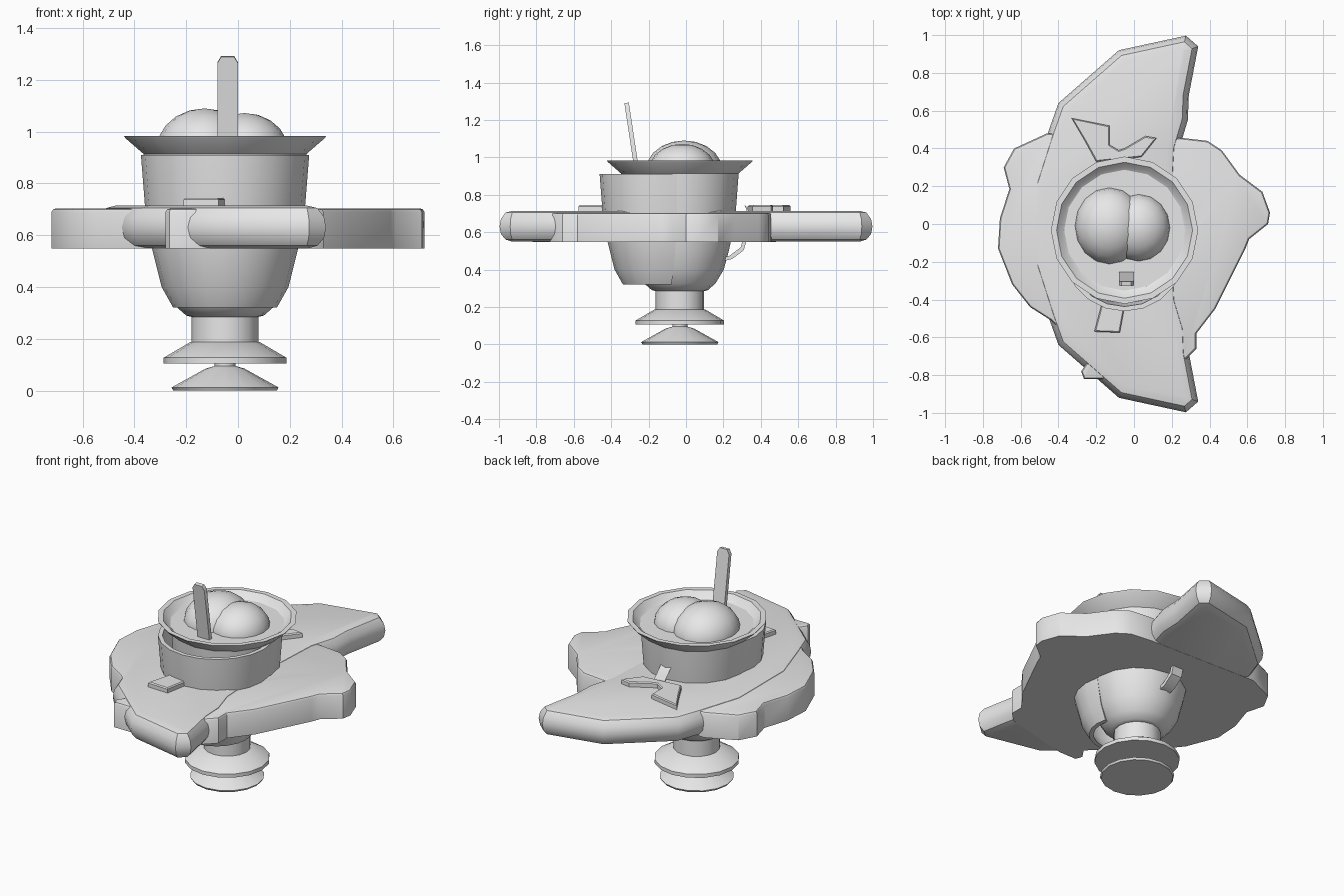
import bpy, bmesh, math
from mathutils import Vector

old = bpy.data.objects.get("Cube")
if old:
    bpy.data.objects.remove(old, do_unlink=True)

grey = bpy.data.materials.new("plain_grey")
grey.use_nodes = True
COLOUR = (0.8, 0.8, 0.8, 1)
grey.diffuse_color = COLOUR
grey.node_tree.nodes["Principled BSDF"].inputs["Base Color"].default_value = COLOUR

CX, CY = -0.05, -0.033  # axis of the dish


def finish(name, bm, angle=32):
    bmesh.ops.recalc_face_normals(bm, faces=bm.faces)
    mesh = bpy.data.meshes.new(name)
    bm.to_mesh(mesh)
    bm.free()
    ob = bpy.data.objects.new(name, mesh)
    bpy.context.collection.objects.link(ob)
    mesh.materials.append(grey)
    bpy.ops.object.select_all(action='DESELECT')
    ob.select_set(True)
    bpy.context.view_layer.objects.active = ob
    bpy.ops.object.shade_smooth_by_angle(angle=math.radians(angle))
    return ob


def skin(bm, loops, closed_ends=True):
    """Join successive closed loops of vertices with quads."""
    n = len(loops[0])
    for a, b in zip(loops, loops[1:]):
        for i in range(n):
            j = (i + 1) % n
            bm.faces.new((a[i], a[j], b[j], b[i]))
    if closed_ends:
        bm.faces.new(loops[0])
        bm.faces.new(loops[-1])


def lathe(name, profile, sides=16):
    bm = bmesh.new()
    loops = [[bm.verts.new((CX + r * math.cos(i * math.tau / sides),
                            CY + r * math.sin(i * math.tau / sides), z))
              for i in range(sides)] for r, z in profile]
    skin(bm, loops)
    return finish(name, bm)


def inset(points, d):
    """Mitred inward offset of a counter-clockwise outline."""
    out = []
    for i, p in enumerate(points):
        p = Vector(p)
        e1 = (p - Vector(points[i - 1])).normalized()
        e2 = (Vector(points[(i + 1) % len(points)]) - p).normalized()
        n1, n2 = Vector((-e1.y, e1.x)), Vector((-e2.y, e2.x))
        out.append(p + (n1 + n2) * d / max(0.5, 1 + n1.dot(n2)))
    return out


def slab(name, outline, steps, place=lambda x, y, z: (x, y, z)):
    bm = bmesh.new()
    loops = [[bm.verts.new(place(p.x, p.y, z)) for p in inset(outline, d)]
             for d, z in steps]
    skin(bm, loops)
    return finish(name, bm)


# Pedestal
lathe("foot", [(.2, 0), (.207, .012), (.075, .085), (.04, .095), (.04, .11)])
lathe("stem_collar", [(.237, .105), (.237, .127), (.135, .187), (.1, .187)])
lathe("stem", [(.13, .18), (.13, .3)])

# Main cup and flared dish
lathe("cup", [(.13, .285), (.15, .29), (.19, .325), (.235, .4), (.262, .5),
              (.275, .56), (.3, .72), (.315, .92)])
lathe("dish", [(.3, .91), (.31, .91), (.385, .975), (.39, .983), (.36, .983),
               (.335, .955), (.32, .945)])

# Partial outer shell wrapped round the front of the cup
bm = bmesh.new()
rows = [(.2, .32), (.245, .4), (.285, .56), (.31, .72), (.325, .91)]
section = rows + [(r - .025, z) for r, z in reversed(rows)]
loops = []
for i in range(13):
    a = math.radians(163 + i * 214 / 12)
    loops.append([bm.verts.new((CX + r * math.cos(a), -.137 + r * math.sin(a), z))
                  for r, z in section])
skin(bm, loops)
finish("outer_shell", bm)

# Scoops
for name, centre, size in (("large_scoop", (-.13, -.01, .93), (.185, .205, .16)),
                           ("small_scoop", (.025, -.02, .93), (.168, .18, .142))):
    bm = bmesh.new()
    bmesh.ops.create_uvsphere(bm, u_segments=16, v_segments=10, radius=1)
    for v in bm.verts:
        v.co = Vector(centre) + Vector(a * b for a, b in zip(v.co, size))
    finish(name, bm, 60)

# Flat stick leaning out of the dish
stick = slab("stick", [(-.04, 0), (.04, 0), (.04, .34), (.025, .365),
                       (-.025, .365), (-.04, .34)],
             [(0, -.012), (0, .012)], lambda x, y, z: (x, -z, y))
stick.location = (-.04, -.263, .93)
stick.rotation_euler.x = .15

# Irregular base slab
slab("wavy_slab",
     [(.26, .455), (-.46, .48), (-.635, .4), (-.69, .3), (-.66, .185),
      (-.71, .03), (-.72, -.13), (-.645, -.32), (-.55, -.44), (-.44, -.51),
      (-.24, -.72), (-.28, -.78), (-.265, -.82), (-.15, -.82), (.27, -.72),
      (.33, -.66), (.33, -.58), (.43, -.45), (.59, -.13), (.61, -.08),
      (.71, 0), (.72, .06), (.68, .17), (.56, .26), (.465, .39), (.39, .44)],
     [(0, .548), (0, .69), (.006, .7), (.015, .703)])

# Rounded crescent, mirrored front to back
half = [(.22, 0), (.24, .4), (.285, .55), (.29, .68), (.34, .94), (.275, .997),
        (-.08, .92), (-.4, .64), (-.45, .5), (-.54, .22)]
crescent = half + [(x, -y) for x, y in reversed(half[1:])]
slab("crescent", crescent,
     [(.065, .549), (.03, .56), (.007, .59), (0, .63), (.007, .67),
      (.03, .705), (.065, .714)])

# Small raised pieces
chip = [(0, .7), (0, .738), (.006, .744)]
slab("front_chip", [(-.17, -.42), (-.21, -.57), (-.075, -.575), (-.05, -.44)], chip)
slab("back_chip", [(-.33, .56), (-.26, .44), (-.2, .33), (.04, .355),
                   (.12, .455), (.06, .465), (-.05, .4), (-.08, .39),
                   (-.13, .42), (-.13, .52)], chip)

# Strap handle behind the cup
path = [(.2, .455), (.24, .465), (.3, .51), (.315, .56), (.35, .66),
        (.32, .74), (.26, .8)]
bm = bmesh.new()
loops = []
for y, z in path:
    loops.append([bm.verts.new((CX + sx * .035, y + t, z - t))
                  for sx, t in ((-1, -.008), (1, -.008), (1, .008), (-1, .008))])
skin(bm, loops)
finish("handle", bm)
